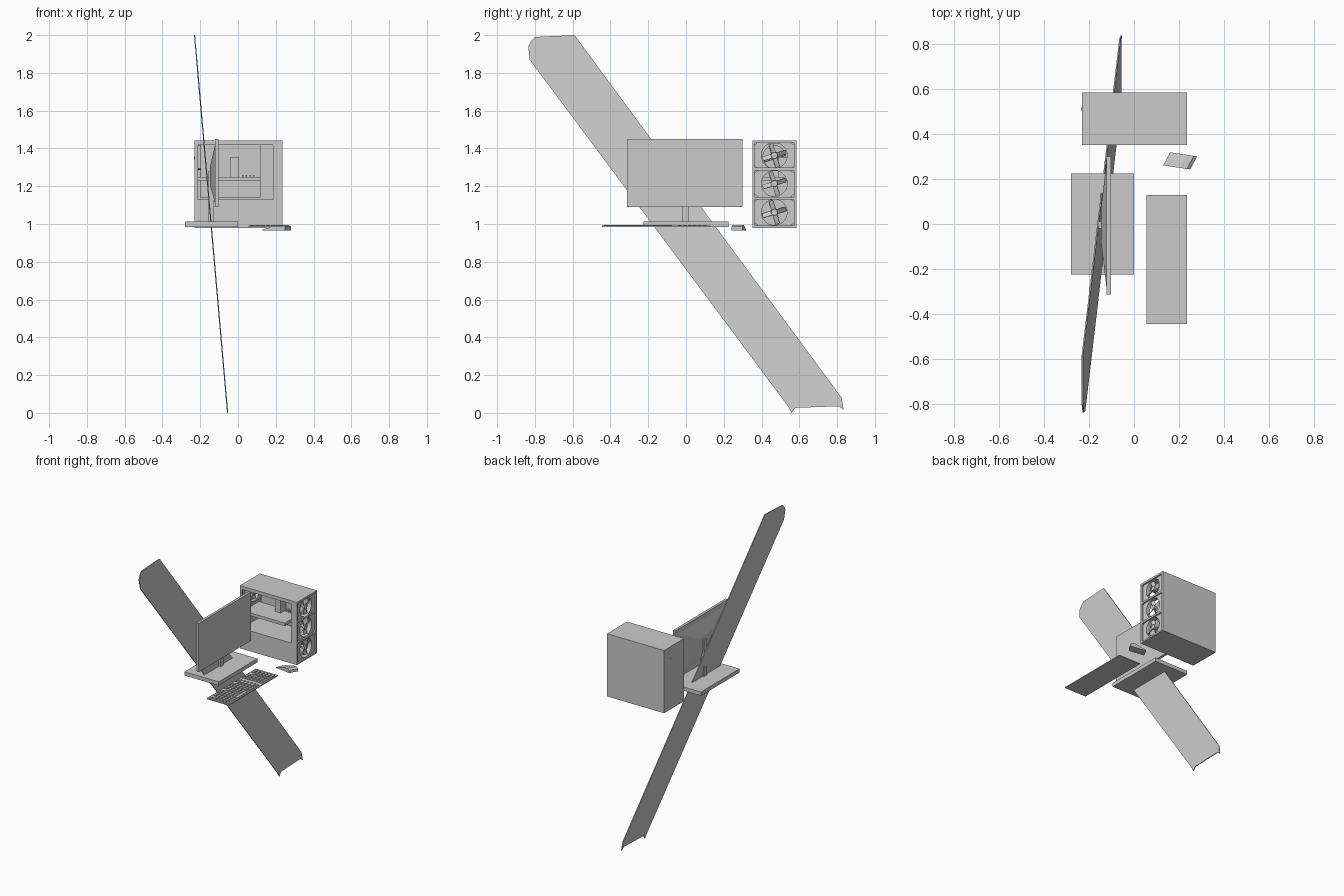
import bpy, bmesh, math
from mathutils import Vector, Matrix

if "Cube" in bpy.data.objects:
    bpy.data.objects.remove(bpy.data.objects["Cube"])


def finish(name, bm):
    bmesh.ops.recalc_face_normals(bm, faces=bm.faces)
    me = bpy.data.meshes.new(name)
    bm.to_mesh(me)
    bm.free()
    ob = bpy.data.objects.new(name, me)
    bpy.context.collection.objects.link(ob)
    return ob


def add_box(bm, x0, x1, y0, y1, z0, z1):
    m = Matrix.LocRotScale(Vector((x0 + x1, y0 + y1, z0 + z1)) / 2, None,
                           Vector((x1 - x0, y1 - y0, z1 - z0)))
    return bmesh.ops.create_cube(bm, size=1, matrix=m)["verts"]


def boxes(name, *dims):
    bm = bmesh.new()
    for d in dims:
        add_box(bm, *d)
    return finish(name, bm)


def add_prism(bm, pts, offset):
    """Extrude a closed outline along an offset vector."""
    f = bm.faces.new([bm.verts.new(p) for p in pts])
    r = bmesh.ops.extrude_face_region(bm, geom=[f])
    vs = [v for v in r["geom"] if isinstance(v, bmesh.types.BMVert)]
    bmesh.ops.translate(bm, verts=vs, vec=offset)


def add_cyl(bm, x0, x1, y, z, r, n=24):
    m = Matrix.Translation(((x0 + x1) / 2, y, z)) @ Matrix.Rotation(math.pi / 2, 4, 'Y')
    bmesh.ops.create_cone(bm, segments=n, cap_ends=True, radius1=r, radius2=r,
                          depth=x1 - x0, matrix=m)


# long slanted strip passing behind the monitor
outline = [(-.59, 2.0), (-.80, 1.99), (-.822, 1.965), (-.835, 1.94), (-.828, 1.87),
           (.54, .035), (.56, 0), (.578, .027), (.81, .035), (.835, .015), (.824, .08)]
bm = bmesh.new()
add_prism(bm, [(-.055 - .0875 * z - .003, y, z) for y, z in outline], (.006, 0, 0))
finish("slanted_strip", bm)

# monitor: screen slab with tapered back
boxes("monitor_screen", (-.122, -.103, -.313, .30, 1.09, 1.45))
bm = bmesh.new()
for v in add_box(bm, -.147, -.121, -.29, .28, 1.11, 1.42):
    if v.co.x < -.14:
        v.co.y *= .25
        v.co.z = 1.25 + (v.co.z - 1.25) * .35
finish("monitor_back", bm)

# stand
boxes("stand_neck", (-.157, -.127, -.02, .012, 1.01, 1.28))
boxes("stand_base", (-.28, 0, -.225, .225, .985, 1.013))

# keyboard body and keys
boxes("keyboard_body", (.056, .236, -.444, .128, .984, .991))
bm = bmesh.new()
step = .0262
for row in range(6):
    x = .064 + row * .028
    for col in range(21):
        if (row == 0 and col in (1, 6, 11)) or col == 14 or col == 18 and row == 0:
            continue
        if row == 5 and 4 <= col <= 8:
            continue
        y = -.436 + col * step + (.006 if 0 < row < 5 and col < 13 else 0)
        add_box(bm, x, x + .022, y, y + step - .006, .990, .996)
y = -.436 + 4 * step
add_box(bm, .204, .226, y, y + 5 * step - .006, .990, .996)
finish("keyboard_keys", bm)

# mouse: humped profile swept along its skewed width
prof = [(0, .966), (1, .966), (1, .986), (.88, .996), (.62, .994), (.3, .981), (0, .972)]
bm = bmesh.new()
add_prism(bm, [(.16 + .12 * t, .318 - .018 * t, z) for t, z in prof], (-.031, -.058, 0))
finish("mouse", bm)

# computer case: shell, lower compartment and front column
X0, X1, Y0, Y1, Z0, Z1, T = -.23, .236, .351, .584, .98, 1.443, .012
boxes("case_shell",
      (X0, X1, Y1 - T, Y1, Z0, Z1),
      (X0, X1, Y0, Y1, Z1 - .015, Z1),
      (X0, X1, Y0, Y1, Z0, Z0 + T),
      (X0, X0 + T, Y0, Y1, Z0, Z1),
      (.186, X1, Y0, Y0 + T, Z0, Z1))
boxes("case_lower_compartment", (X0, .186, Y0, Y1 - T, Z0, 1.13))
boxes("case_edge_frame", (X0, .19, Y0, Y0 + .01, Z1 - .025, Z1),
      (X0, X0 + .018, Y0, Y0 + .01, 1.13, Z1))

# fan bay: cross bars between three fans
bars = [(.19, X1, Y0, Y1, z - .007, z + .007) for z in (1.137, 1.291)]
boxes("fan_bay_bars", *bars)


def fan(name, xa, xb, y, z, hy, hz, r):
    """Plate with round hole, ring wall, hub and four pitched blades."""
    bm = bmesh.new()
    n, c, s = 32, (xa + xb) / 2, []
    for i in range(n):
        a = 2 * math.pi * (i + .5) / n
        ca, sa = math.cos(a), math.sin(a)
        k = min(hy / abs(ca), hz / abs(sa))
        s.append([bm.verts.new(p) for p in (
            (xb, y + r * ca, z + r * sa), (xb, y + k * ca, z + k * sa),
            (xa, y + k * ca, z + k * sa), (xa, y + r * ca, z + r * sa))])
    for i in range(n):
        p, q = s[i], s[(i + 1) % n]
        for j in range(4):
            bm.faces.new((p[j], q[j], q[(j + 1) % 4], p[(j + 1) % 4]))
    add_cyl(bm, xa, xb, y, z, r * .25)
    for i in range(4):
        vs = add_box(bm, -.002, .002, r * .15, r * .94, -r * .2, r * .2)
        m = (Matrix.Translation((c, y, z)) @ Matrix.Rotation(i * math.pi / 2 + .3, 4, 'X')
             @ Matrix.Rotation(math.radians(35), 4, 'Y'))
        bmesh.ops.transform(bm, matrix=m, verts=vs)
    return finish(name, bm)


for i, z in enumerate((1.062, 1.214, 1.363)):
    fan(f"front_fan_{i + 1}", .196, .226, .4675, z, .105, .0705, .068)
fan("rear_fan", -.219, -.195, .4675, 1.355, .075, .07, .06)
bm = bmesh.new()
add_cyl(bm, -.233, -.2, .51, 1.35, .008, 12)
finish("rear_socket", bm)

# inside parts
boxes("main_board", (-.2, .12, .555, .573, 1.14, 1.42))
boxes("expansion_card", (-.22, .12, .375, .56, 1.228, 1.25))
boxes("processor_cooler", (-.04, .005, .49, .56, 1.25, 1.355))
boxes("memory_sticks", *[(.02 + i * .02, .028 + i * .02, .525, .56, 1.252, 1.256 + .003) for i in range(4)])
